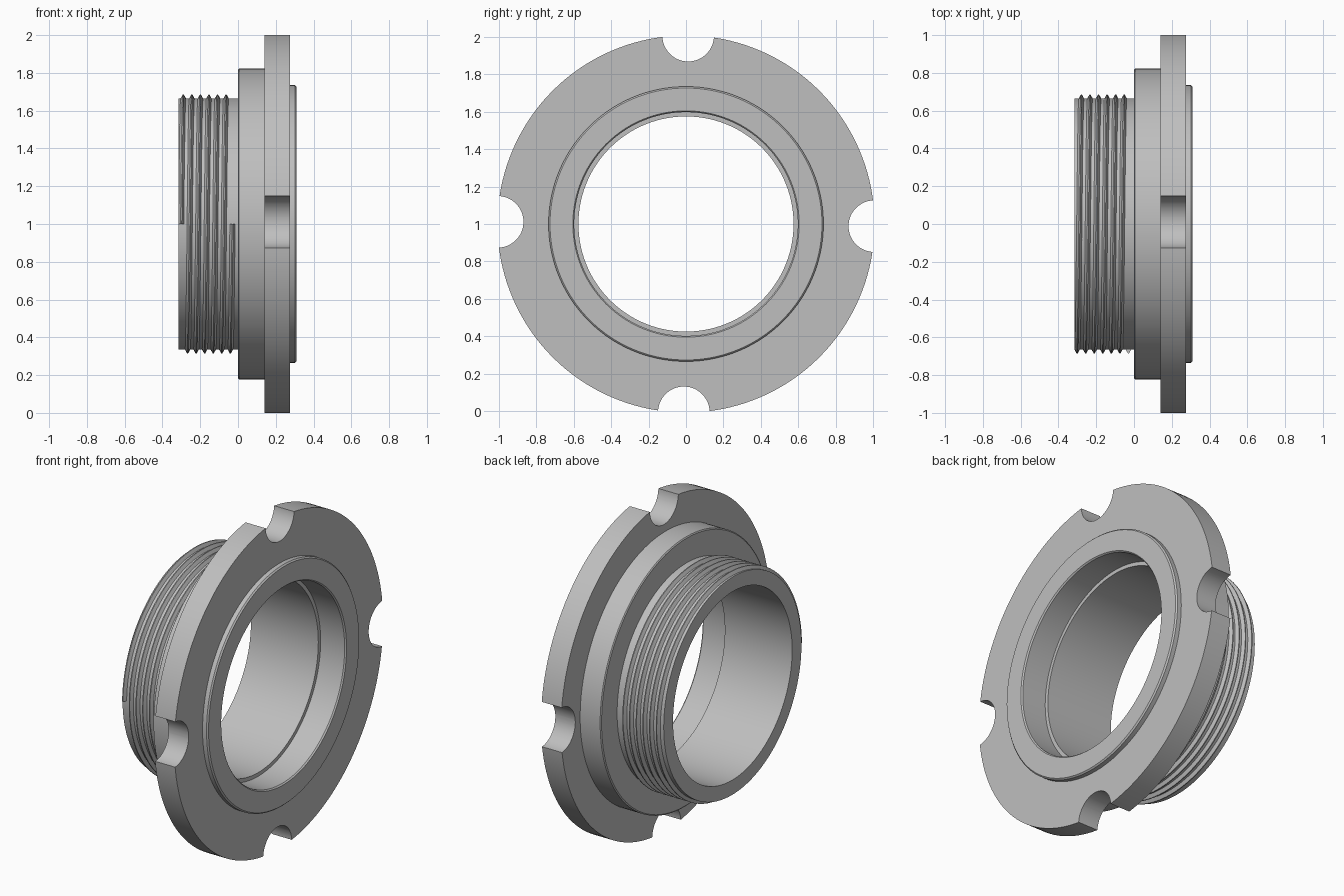
import bpy, bmesh, math
from mathutils import Matrix, Vector

cube = bpy.data.objects.get("Cube")
if cube:
    bpy.data.objects.remove(cube, do_unlink=True)

AXIS_Z = 1.0      # height of the horizontal axis of revolution
SEGMENTS = 160

steel = bpy.data.materials.new("plain grey")
steel.use_nodes = True
GREY = (0.52, 0.52, 0.52, 1)
steel.diffuse_color = GREY
steel.node_tree.nodes["Principled BSDF"].inputs["Base Color"].default_value = GREY


def make_object(name, bm):
    bmesh.ops.recalc_face_normals(bm, faces=bm.faces)
    mesh = bpy.data.meshes.new(name)
    bm.to_mesh(mesh)
    bm.free()
    mesh.materials.append(steel)
    obj = bpy.data.objects.new(name, mesh)
    bpy.context.collection.objects.link(obj)
    return obj


def on_ring(x, radius, angle):
    """Point around the x axis; angle runs from the front (-y) upward."""
    return Vector((x, -radius * math.cos(angle), AXIS_Z + radius * math.sin(angle)))


def bridge(bm, a, b):
    for i in range(len(a)):
        j = (i + 1) % len(a)
        bm.faces.new((a[i], a[j], b[j], b[i]))


def shade(obj):
    bpy.ops.object.select_all(action="DESELECT")
    obj.select_set(True)
    bpy.context.view_layer.objects.active = obj
    bpy.ops.object.shade_smooth_by_angle(angle=math.radians(25))


# Ring body: closed (x, radius) profile turned about the x axis
profile = [
    (-0.315, 0.575), (-0.315, 0.665), (0.0, 0.665),            # threaded sleeve
    (0.0, 0.815), (0.005, 0.822), (0.14, 0.822),               # shoulder
    (0.14, 1.008), (0.275, 1.008),                             # flange
    (0.275, 0.735), (0.302, 0.735), (0.31, 0.727),             # raised face
    (0.31, 0.605), (0.302, 0.598), (0.14, 0.598), (0.14, 0.575),  # counterbore
]
bm = bmesh.new()
rings = []
for step in range(SEGMENTS):
    angle = step * math.tau / SEGMENTS
    rings.append([bm.verts.new(on_ring(x, r, angle)) for x, r in profile])
for step in range(SEGMENTS):
    bridge(bm, rings[step - 1], rings[step])
body = make_object("flanged_ring", bm)

# Four round spanner notches cut into the flange rim
bm = bmesh.new()
for quarter in range(4):
    centre = on_ring(0.2075, 1.007, quarter * math.pi / 2 + 0.0115)
    bmesh.ops.create_cone(
        bm, cap_ends=True, segments=64, radius1=0.138, radius2=0.138, depth=0.3,
        matrix=Matrix.Translation(centre) @ Matrix.Rotation(math.pi / 2, 4, "Y"))
cutter = make_object("notch_cutter", bm)
cutter.hide_render = True
cut = body.modifiers.new("notches", "BOOLEAN")
cut.operation = "DIFFERENCE"
cut.solver = "EXACT"
cut.object = cutter
bpy.context.view_layer.objects.active = body
bpy.ops.object.modifier_apply(modifier=cut.name)
bpy.data.objects.remove(cutter, do_unlink=True)
shade(body)

# Screw thread: ridge section swept along a six turn helix
TURNS, PITCH, STEPS = 6, 0.0453, 96
section = [(-0.014, 0.655), (-0.014, 0.665), (-0.003, 0.685),
           (0.003, 0.685), (0.014, 0.665), (0.014, 0.655)]
bm = bmesh.new()
loops = []
for step in range(TURNS * STEPS + 1):
    turn = step / STEPS
    loops.append([bm.verts.new(on_ring(-0.301 + turn * PITCH + dx, r, turn * math.tau))
                  for dx, r in section])
for a, b in zip(loops, loops[1:]):
    bridge(bm, a, b)
bm.faces.new(loops[0])
bm.faces.new(loops[-1])
thread = make_object("screw_thread", bm)
shade(thread)
